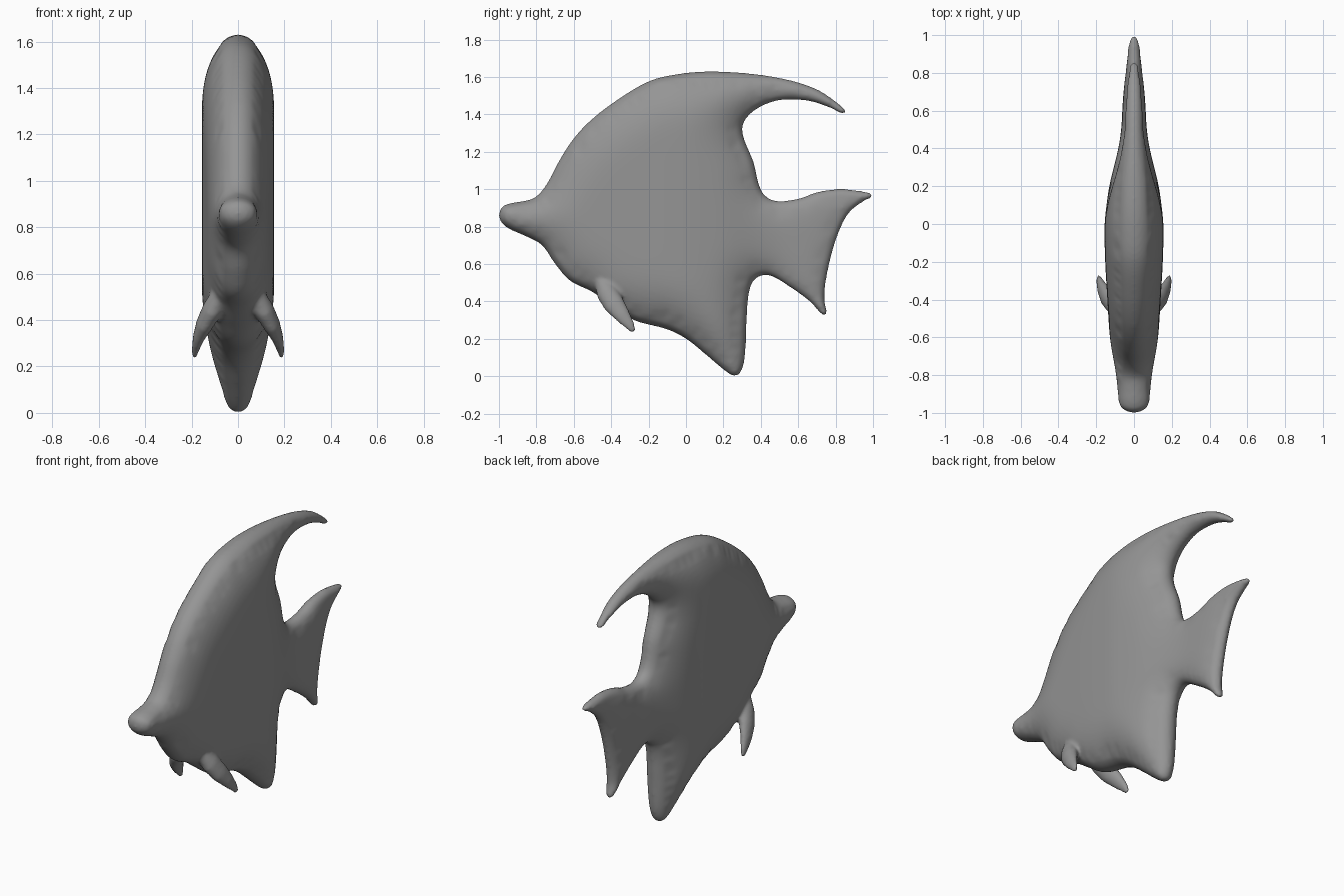
import bpy, bmesh, math
from mathutils import Vector, kdtree, geometry

if "Cube" in bpy.data.objects:
    bpy.data.objects.remove(bpy.data.objects["Cube"])

# side silhouette (y, z): snout, back, dorsal fin, tail, anal fin, belly
OUT = [(-1, .86), (-.985, .905), (-.94, .925), (-.88, .935), (-.81, .955), (-.75, 1.02),
       (-.68, 1.15), (-.61, 1.26), (-.52, 1.36), (-.38, 1.47), (-.2, 1.577), (-.05, 1.615),
       (.12, 1.63), (.35, 1.618), (.55, 1.585), (.7, 1.535), (.8, 1.47), (.86, 1.411),
       (.835, 1.403), (.77, 1.435), (.65, 1.472), (.5, 1.475), (.38, 1.43), (.31, 1.36),
       (.305, 1.29), (.36, 1.15), (.405, .99), (.47, .94), (.6, .95), (.7, .985), (.82, 1.002),
       (.92, .993), (.985, .98), (1.003, .965), (.95, .935), (.87, .87), (.81, .75), (.76, .57),
       (.74, .42), (.753, .332), (.73, .328), (.66, .4), (.55, .48), (.44, .54), (.37, .52),
       (.338, .45), (.325, .3), (.315, .1), (.295, .025), (.265, 0), (.22, .02), (.1, .12),
       (0, .2), (-.1, .25), (-.28, .3), (-.4, .38), (-.5, .45), (-.62, .51), (-.7, .6),
       (-.77, .7), (-.85, .745), (-.95, .79), (-.99, .825)]
# half thickness along the length (y, x)
THICK = [(-1, .1), (-.8, .12), (-.5, .135), (-.2, .153), (0, .158), (.2, .133),
         (.4, .082), (.5, .066), (.65, .06), (.85, .045), (1, .035)]


def spline(pts, steps):
    res, n = [], len(pts)
    for i in range(n):
        a, b, c, d = (Vector(pts[(i + k) % n]) for k in (-1, 0, 1, 2))
        s = (c - b).length
        m1 = (c - a).normalized() * s
        m2 = (d - b).normalized() * s
        for k in range(steps):
            t = k / steps
            res.append(b * (2*t**3 - 3*t*t + 1) + m1 * (t**3 - 2*t*t + t)
                       + c * (3*t*t - 2*t**3) + m2 * (t**3 - t*t))
    return res


def resample(pts, step):
    res, acc = [pts[0]], 0
    for a, b in zip(pts, pts[1:]):
        acc += (b - a).length
        if acc >= step:
            res.append(b)
            acc = 0
    if (res[-1] - pts[0]).length < step * .5:
        res.pop()
    return res


def bump(y, z, cy, cz, r):
    return math.exp(-((y - cy) ** 2 + (z - cz) ** 2) / r ** 2)


def half_width(y, z, d):
    t = THICK[-1][1]
    for (y0, a), (y1, b) in zip(THICK, THICK[1:]):
        if y <= y1:
            t = a + (b - a) * max(0, (y - y0) / (y1 - y0))
            break
    t *= .6 + .4 * min(1, max(0, z / .25))
    # fuller rounding at the snout and the flat belly
    r = t * (1.75 - .7 * bump(y, z, -.95, .86, .15) - .8 * bump(y, z, -.42, .42, .14))
    return t * math.sqrt(1 - (1 - min(1, d / r)) ** 2)


# body with dorsal fin, tail and anal fin: inflated silhouette
fine = spline(OUT, 40)
rim = resample(fine, .018)
n = len(rim)
tree = kdtree.KDTree(len(fine))
for i, p in enumerate(fine):
    tree.insert((p.x, p.y, 0), i)
tree.balance()


def edge_dist(p):
    return tree.find((p.x, p.y, 0))[2]


pts = list(rim)
for off in (.004, .013, .027):
    for i in range(n):
        t = (rim[(i + 1) % n] - rim[i - 1]).normalized()
        q = rim[i] + Vector((t.y, -t.x)) * off
        if edge_dist(q) > off * .93:
            pts.append(q)
for i in range(-34, 35):
    for j in range(0, 56):
        q = Vector((i * .03 + (j % 2) * .015, j * .03))
        if edge_dist(q) > .042:
            pts.append(q)
# clockwise outline reversed so faces point to +x
vs, es, fs = geometry.delaunay_2d_cdt(pts, [], [list(range(n))[::-1]], 1, 1e-6)[:3]
bm = bmesh.new()
bv, dist = [], []
for p in vs:
    d = edge_dist(p)
    bv.append(bm.verts.new((0 if d < .001 else half_width(p.x, p.y, d), p.x, p.y)))
    dist.append(d)
for f in fs:
    bm.faces.new([bv[i] for i in f])
bm.verts.index_update()
inner = [v for v in bv if dist[v.index] > .04 and v.link_edges]
for _ in range(8):
    new = [sum(e.other_vert(v).co.x for e in v.link_edges) / len(v.link_edges) for v in inner]
    for v, x in zip(inner, new):
        v.co.x += (x - v.co.x) * .6 * min(1, (dist[v.index] - .04) / .08)
bmesh.ops.delete(bm, geom=[v for v in bm.verts if not v.link_faces], context='VERTS')

# pelvic fin: lofted flat ellipses (x, y, z, half width, half thickness)
SECT = [(.075, -.455, .51, .04, .04), (.108, -.425, .45, .058, .045), (.143, -.385, .385, .058, .038),
        (.17, -.34, .325, .044, .026), (.184, -.3, .272, .028, .017), (.19, -.278, .238, .014, .01)]
wide, flat = Vector((-.1, .82, .56)).normalized(), Vector((.9, -.1, .35)).normalized()
rings, fin = [], []
for x, y, z, w, h in SECT:
    rings.append([bm.verts.new(Vector((x, y, z)) + wide * w * math.cos(a) + flat * h * math.sin(a))
                  for a in (math.tau * k / 16 for k in range(16))])
for r0, r1 in zip(rings, rings[1:]):
    for k in range(16):
        fin.append(bm.faces.new((r0[k], r0[(k + 1) % 16], r1[(k + 1) % 16], r1[k])))
fin += [bm.faces.new(rings[0]), bm.faces.new(rings[-1])]
bmesh.ops.recalc_face_normals(bm, faces=fin)

# mirror, fuse fins into the body, soften the joints
me = bpy.data.meshes.new("fish_body")
bm.to_mesh(me)
bm.free()
fish = bpy.data.objects.new("fish_body", me)
bpy.context.collection.objects.link(fish)
for p in me.polygons:
    p.use_smooth = True
mat = bpy.data.materials.new("dark_grey")
mat.diffuse_color = (.3, .3, .3, 1)
mat.use_nodes = True
mat.node_tree.nodes["Principled BSDF"].inputs["Base Color"].default_value = mat.diffuse_color
me.materials.append(mat)
mirror = fish.modifiers.new("mirror", 'MIRROR')
mirror.merge_threshold = .0005
fuse = fish.modifiers.new("fuse", 'REMESH')
fuse.mode = 'VOXEL'
fuse.voxel_size = .01
fuse.use_smooth_shade = True
soft = fish.modifiers.new("soften", 'SMOOTH')
soft.factor = .5
soft.iterations = 8
